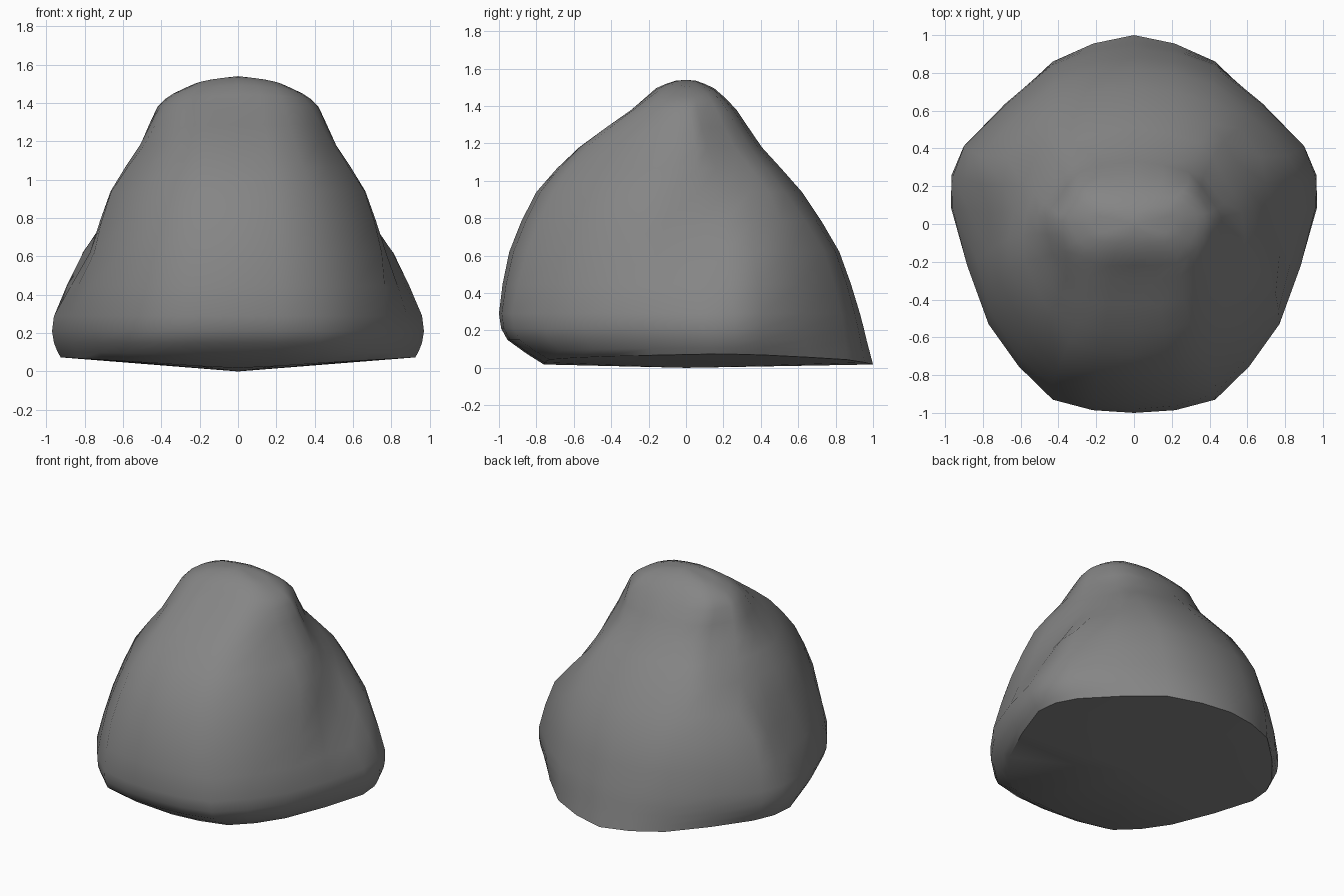
import bpy, bmesh
from mathutils import Vector

if "Cube" in bpy.data.objects:
    bpy.data.objects.remove(bpy.data.objects["Cube"])

# Half outlines: height, front y, front corner, front crest, side, shoulder, back corner, back y
RINGS = [
    (0.03, -0.76, (.43, -.73), (.70, -.45), (.925, .12), (.84, .42), (.43, .86), 1.00),
    (0.15, -0.955, (.43, -.89), (.74, -.53), (.96, .10), (.89, .41), (.43, .85), .965),
    (0.29, -1.00, (.43, -.93), (.77, -.53), (.96, .08), (.90, .41), (.43, .83), .93),
    (0.62, -0.945, (.43, -.85), (.75, -.37), (.77, .06), (.81, .36), (.42, .74), .82),
    (0.94, -0.80, (.38, -.71), (.66, -.24), (.635, .07), (.53, .34), (.40, .53), .62),
    (1.18, -0.57, (.30, -.53), (.49, -.18), (.51, .05), (.43, .17), (.29, .34), .405),
    (1.38, -0.29, (.24, -.28), (.38, -.14), (.42, .02), (.38, .10), (.29, .22), .27),
    (1.485, -0.16, (.20, -.15), (.30, -.09), (.335, .01), (.31, .08), (.22, .14), .15),
]
TOP = len(RINGS) - 1


def spline(pts, closed, steps=2, tension=0.7):
    """Rounded curve through the points."""
    n, out = len(pts), []
    for i in range(n if closed else n - 1):
        g = (lambda k: pts[k % n]) if closed else (lambda k: pts[max(0, min(k, n - 1))])
        a, b, c, d = g(i - 1), g(i), g(i + 1), g(i + 2)
        for s in range(steps):
            t = s / steps
            curve = 0.5 * (2 * b + (c - a) * t + (2 * a - 5 * b + 4 * c - d) * t * t
                           + (3 * b - a - 3 * c + d) * t ** 3)
            out.append(b.lerp(c, t).lerp(curve, tension))
    if not closed:
        out.append(pts[-1].copy())
    return out


def full_ring(i, ring):
    z, front, *half, back = ring

    def height(x):
        if i == 0:
            return z - 0.012 + 0.06 * abs(x)       # underside rises to the sides
        if i == TOP:
            return z + 0.01 - 0.4 * x * x          # crown droops to the sides
        return z
    pts = [(0, front)] + half + [(0, back)] + [(-x, y) for x, y in reversed(half)]
    return spline([Vector((x, y, height(x))) for x, y in pts], True)


# Rock body: lofted outlines plus a narrow crown ridge, rounded in height
rings = [full_ring(i, r) for i, r in enumerate(RINGS)]
rings.append([Vector((p.x * .65, p.y * .35, 1.535 - .65 * (p.x * .65) ** 2)) for p in rings[TOP]])
columns = [spline(list(c), False) for c in zip(*rings)]
bm = bmesh.new()
grid = [[bm.verts.new(p) for p in c] for c in columns]
n = len(grid)
base = bm.verts.new((0, 0, 0))
crown = bm.verts.new((0, 0, 1.54))
for i in range(n):
    a, b = grid[i], grid[(i + 1) % n]
    for k in range(len(a) - 1):
        bm.faces.new((a[k], b[k], b[k + 1], a[k + 1]))
    bm.faces.new((a[-1], b[-1], crown))
    bm.faces.new((b[0], a[0], base))
bmesh.ops.recalc_face_normals(bm, faces=bm.faces)
mesh = bpy.data.meshes.new("rock")
bm.to_mesh(mesh)
bm.free()
rock = bpy.data.objects.new("rock", mesh)
bpy.context.collection.objects.link(rock)

# Dark stone colour
stone = bpy.data.materials.new("dark_stone")
stone.diffuse_color = (0.235, 0.235, 0.235, 1)
stone.use_nodes = True
stone.node_tree.nodes["Principled BSDF"].inputs["Base Color"].default_value = stone.diffuse_color
mesh.materials.append(stone)

bpy.context.view_layer.objects.active = rock
rock.select_set(True)
bpy.ops.object.shade_smooth_by_angle(angle=0.8)
